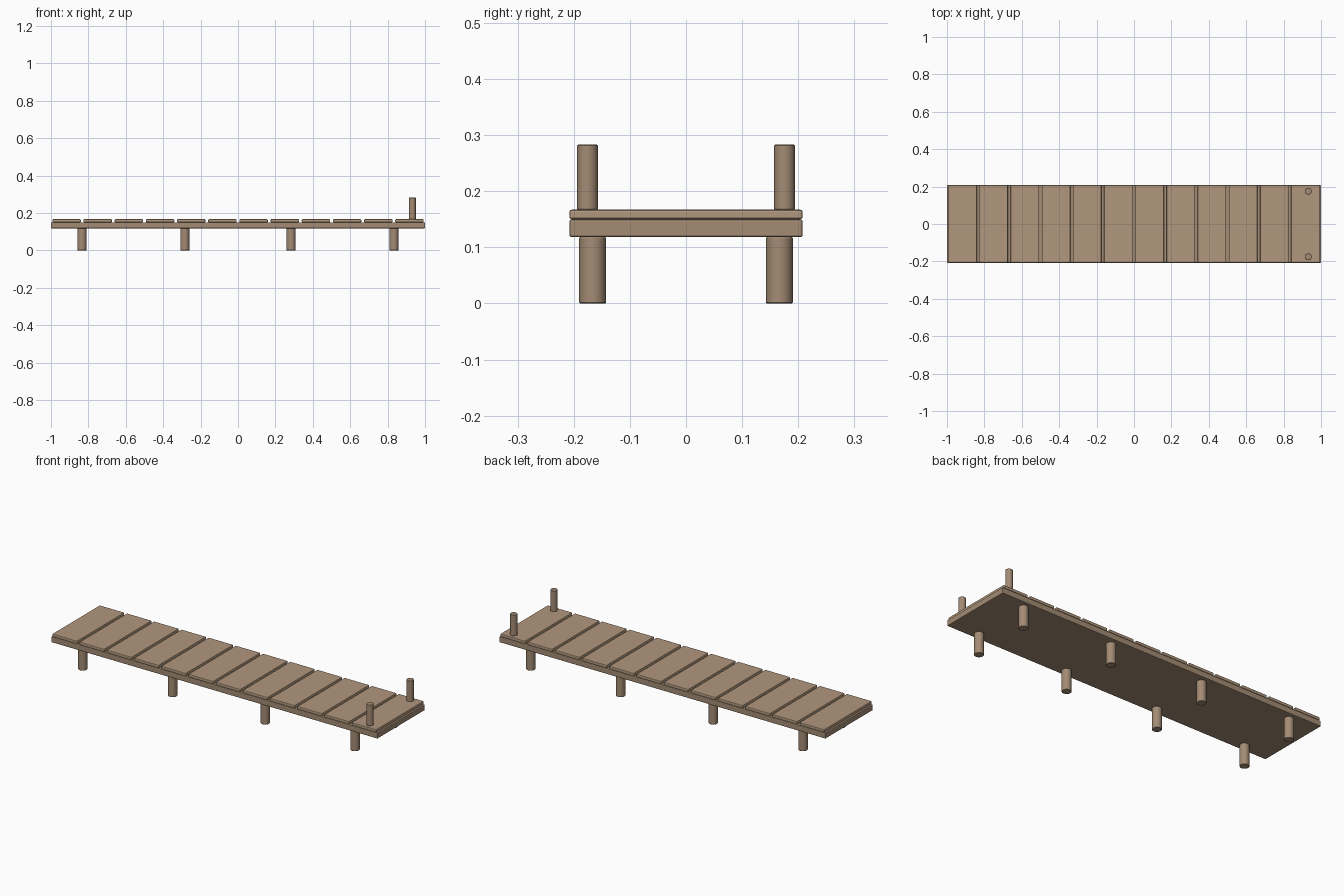
import bpy, math

if "Cube" in bpy.data.objects:
    bpy.data.objects.remove(bpy.data.objects["Cube"])


def material(name, rgb):
    m = bpy.data.materials.new(name)
    m.diffuse_color = (*rgb, 1)
    m.use_nodes = True
    m.node_tree.nodes["Principled BSDF"].inputs["Base Color"].default_value = m.diffuse_color
    return m


plank_wood = material("plank_wood", (0.44, 0.31, 0.205))
post_wood = material("post_wood", (0.37, 0.26, 0.175))


def finish(ob, name, mat, bevel):
    ob.name = name
    ob.data.materials.append(mat)
    b = ob.modifiers.new("edge_bevel", 'BEVEL')
    b.width = bevel
    b.segments = 2
    b.limit_method = 'ANGLE'
    b.angle_limit = math.radians(50)
    return ob


def box(name, center, size, mat, bevel=0.004):
    bpy.ops.mesh.primitive_cube_add(size=1, location=center)
    ob = bpy.context.object
    ob.scale = size
    bpy.ops.object.transform_apply(location=False, rotation=False, scale=True)
    return finish(ob, name, mat, bevel)


def post(name, x, y, r, z0, z1):
    bpy.ops.mesh.primitive_cylinder_add(vertices=16, radius=r, depth=z1 - z0,
                                        location=(x, y, (z0 + z1) / 2))
    ob = bpy.context.object
    bpy.ops.object.shade_smooth_by_angle(angle=math.radians(35))
    return finish(ob, name, post_wood, 0.002)


# Deck base slab
box("deck_base", (0, 0, 0.134), (2.0, 0.416, 0.032), post_wood)

# Cross planks with narrow gaps
for i in range(12):
    x = (i - 5.5) / 6
    box(f"plank_{i + 1}", (x, 0, 0.1585), (0.152, 0.416, 0.017), plank_wood)

# Support piles below, in mirrored pairs
for side, s in (("front", -1), ("back", 1)):
    for i, x in enumerate((-0.834, -0.284, 0.284, 0.834)):
        post(f"{side}_pile_{i + 1}", x, s * 0.1665, 0.024, 0, 0.118)
    # Mooring post at the far end
    post(f"{side}_mooring_post", 0.932, s * 0.1755, 0.0185, 0.167, 0.283)
